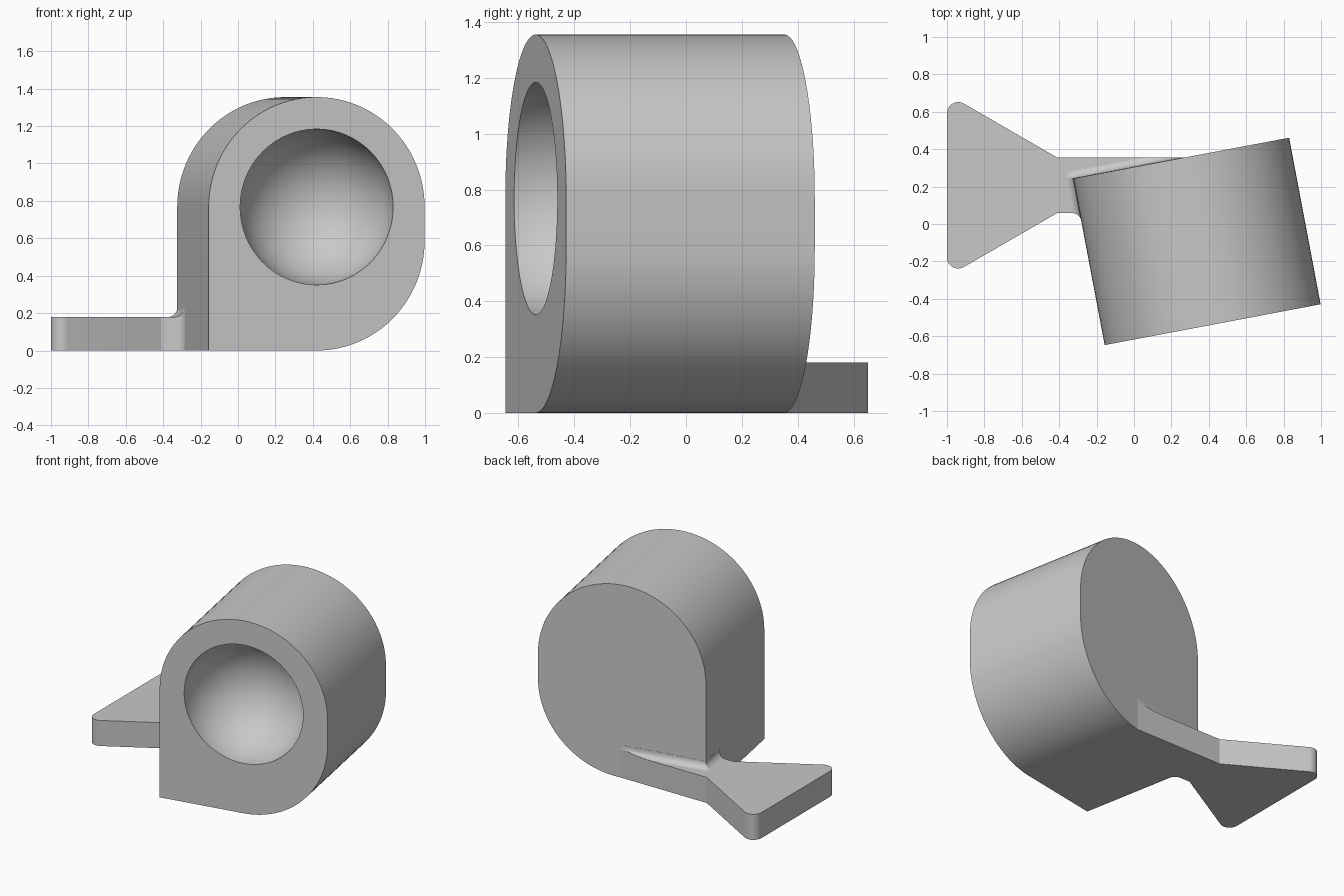
import bpy, bmesh
from math import sin, cos, pi, radians, sqrt

if "Cube" in bpy.data.objects:
    bpy.data.objects.remove(bpy.data.objects["Cube"], do_unlink=True)

ANG = radians(10.7)            # turn of the housing about z
W, D, H = 1.175, 0.906, 1.355  # housing width, depth, height
R = W / 2
BX, BY = -0.325, 0.243         # back left corner of the housing
T, CY, NECK = 0.18, 0.207, 0.148   # tail thickness, centre line, neck half width
FIL = 0.05                     # fillet radius

grey = bpy.data.materials.new("light grey")
grey.use_nodes = True
grey.diffuse_color = (0.58, 0.58, 0.58, 1)
grey.node_tree.nodes["Principled BSDF"].inputs["Base Color"].default_value = (0.58, 0.58, 0.58, 1)


def place(u, v, z):
    """Housing coordinates (u across, v towards the back) to world."""
    return (BX + u * cos(ANG) - v * sin(ANG), BY + u * sin(ANG) + v * cos(ANG), z)


def arc(cx, cy, r, a0, a1, n):
    steps = [radians(a0 + (a1 - a0) * i / n) for i in range(n + 1)]
    return [(cx + r * cos(a), cy + r * sin(a)) for a in steps]


def loft(name, layers):
    """Closed solid through matching outlines."""
    bm = bmesh.new()
    rings = [[bm.verts.new(p) for p in layer] for layer in layers]
    n = len(rings[0])
    for a, b in zip(rings, rings[1:]):
        for i in range(n):
            j = (i + 1) % n
            bm.faces.new((a[i], a[j], b[j], b[i]))
    bm.faces.new(rings[0][::-1])
    bm.faces.new(rings[-1])
    bmesh.ops.recalc_face_normals(bm, faces=bm.faces)
    mesh = bpy.data.meshes.new(name)
    bm.to_mesh(mesh)
    bm.free()
    obj = bpy.data.objects.new(name, mesh)
    bpy.context.collection.objects.link(obj)
    return obj


def apply_boolean(obj, cutter, operation):
    mod = obj.modifiers.new("cut", "BOOLEAN")
    mod.operation, mod.object, mod.solver = operation, cutter, "EXACT"
    bpy.context.view_layer.update()
    graph = bpy.context.evaluated_depsgraph_get()
    mesh = bpy.data.meshes.new_from_object(obj.evaluated_get(graph))
    obj.modifiers.clear()
    obj.data = mesh
    bpy.data.objects.remove(cutter, do_unlink=True)


def finish(obj):
    obj.data.materials.clear()
    obj.data.materials.append(grey)
    bpy.ops.object.select_all(action="DESELECT")
    obj.select_set(True)
    bpy.context.view_layer.objects.active = obj
    bpy.ops.object.shade_smooth_by_angle(angle=radians(30))


# Housing: round top, one round lower corner, one square lower corner
profile = [(0, 0)] + arc(R, R, R, -90, 0, 24) + arc(R, H - R, R, 0, 180, 48)
housing = loft("housing", [[place(u, v, z) for u, z in profile] for v in (-D, 0)])

# Hemispherical socket in the front face
bpy.ops.mesh.primitive_uv_sphere_add(segments=64, ring_count=33, radius=0.417,
                                     location=place(R, -D, H - R), rotation=(pi / 2, 0, ANG))
apply_boolean(housing, bpy.context.object, "DIFFERENCE")
finish(housing)

# Tail plate: neck that flares into a wide end with rounded corners
front = CY - NECK
side_x = BX + (BY - front) * sin(ANG) / cos(ANG)
tangent = FIL * cos(pi / 4 + ANG / 2) / sin(pi / 4 + ANG / 2)
outline = ([(0.268, CY + NECK), (-0.41, CY + NECK)]
           + arc(-0.94, CY + 0.385, 0.06, 60, 180, 10)
           + arc(-0.94, CY - 0.385, 0.06, 180, 300, 10)
           + [(-0.41, front)]
           + arc(side_x - tangent, front - FIL, FIL, 90, 10.7, 8)
           + [(0.1, 0.018), (0.268, 0.1)])


def plate(name, z0, z1):
    return loft(name, [[(x, y, z) for x, y in outline] for z in (z0, z1)])


tail = plate("tail_plate", 0, T)
finish(tail)

# Concave fillet where the tail meets the housing, trimmed to the plate outline
layers = []
for i in range(11):
    a = pi / 2 * i / 10
    d = max(FIL * (1 - sin(a)), 0.001)
    z = T - 0.001 + FIL * (1 - cos(a))
    ring = ([(0.1, -0.35), (-d, -0.35)] + arc(0, 0, d, 180, 90, 8)
            + [(0.75, d), (0.75, -0.1), (0.1, -0.1)])
    layers.append([place(u, v, z) for u, v in ring])
fillet = loft("tail_fillet", layers)
apply_boolean(fillet, plate("fillet_trim", 0.1, 0.4), "INTERSECT")
finish(fillet)
